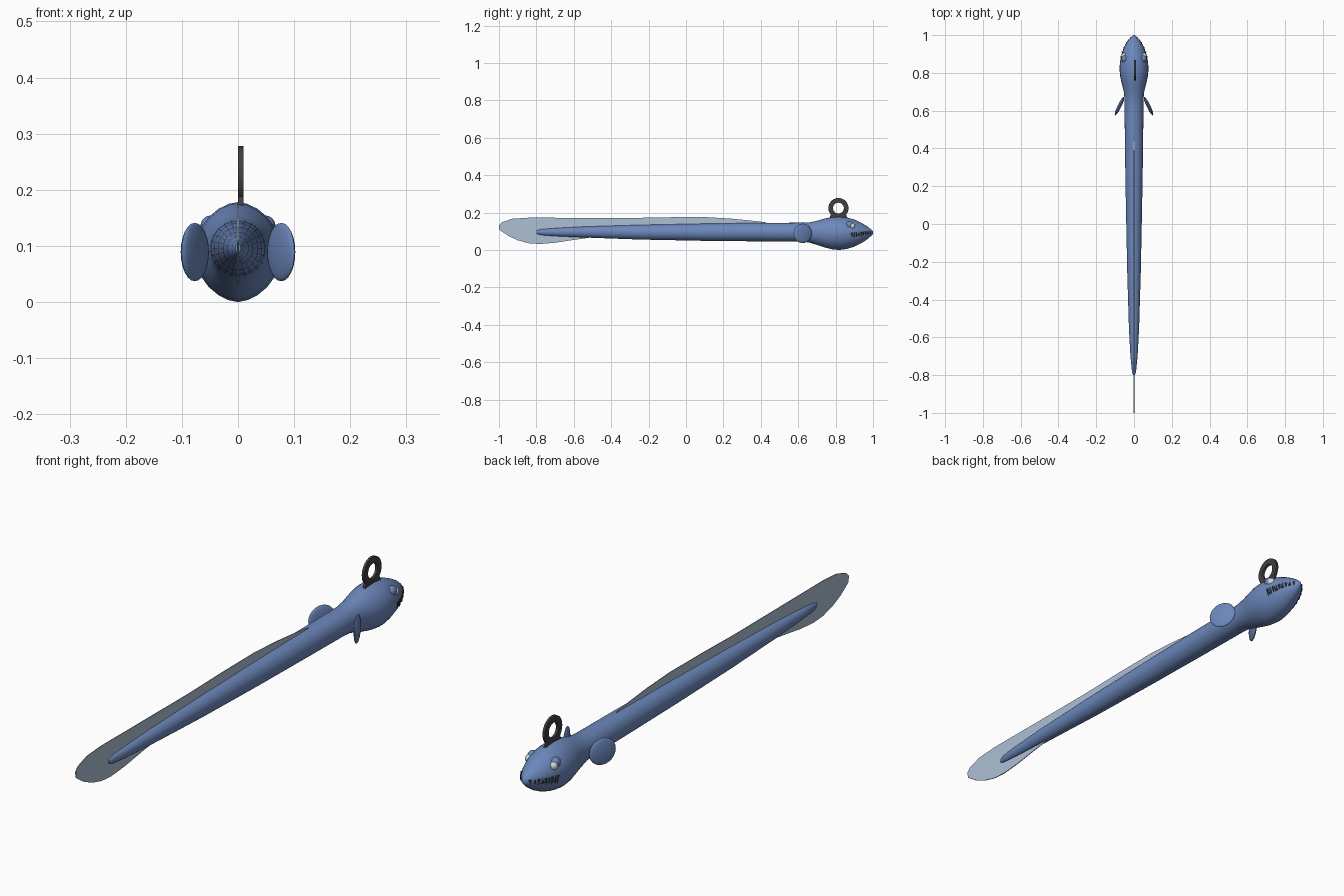
import bpy, bmesh, math
from mathutils import Matrix, Vector

if "Cube" in bpy.data.objects:
    bpy.data.objects.remove(bpy.data.objects["Cube"])


def material(name, color):
    m = bpy.data.materials.new(name)
    m.diffuse_color = (*color, 1)
    m.use_nodes = True
    m.node_tree.nodes["Principled BSDF"].inputs["Base Color"].default_value = m.diffuse_color
    return m


BLUE = material("slate_blue", (0.15, 0.245, 0.50))
PALE = material("pale_fin", (0.42, 0.53, 0.66))
DARK = material("dark_grey", (0.05, 0.05, 0.052))
WHITE = material("eye_white", (0.62, 0.66, 0.70))


def finish(name, bm, mat, smooth=40):
    bmesh.ops.recalc_face_normals(bm, faces=bm.faces)
    me = bpy.data.meshes.new(name)
    bm.to_mesh(me)
    bm.free()
    me.materials.append(mat)
    ob = bpy.data.objects.new(name, me)
    bpy.context.collection.objects.link(ob)
    if smooth:
        bpy.ops.object.select_all(action='DESELECT')
        ob.select_set(True)
        bpy.context.view_layer.objects.active = ob
        bpy.ops.object.shade_smooth_by_angle(angle=math.radians(smooth))
    return ob


# Body stations: y, bottom z, top z, half width
STATIONS = [
    (-0.80, .088, .104, .005), (-0.78, .080, .111, .011), (-0.70, .074, .117, .019),
    (-0.55, .067, .125, .027), (-0.25, .056, .134, .036), (0.10, .049, .141, .043),
    (0.40, .046, .145, .048), (0.62, .044, .146, .050), (0.66, .040, .148, .050),
    (0.70, .027, .156, .054), (0.74, .014, .168, .064), (0.78, .004, .176, .073),
    (0.82, .000, .178, .077), (0.86, .006, .174, .074), (0.90, .018, .163, .065),
    (0.94, .038, .144, .050), (0.97, .058, .126, .032), (0.99, .075, .110, .015),
    (1.00, .086, .101, .004)]


def section(y):
    for a, b in zip(STATIONS, STATIONS[1:]):
        if y <= b[0]:
            t = (y - a[0]) / (b[0] - a[0])
            return [p + (q - p) * t for p, q in zip(a, b)]
    return STATIONS[-1]


def side_x(y, z):
    _, lo, hi, w = section(y)
    s = min(1, abs(2 * z - lo - hi) / (hi - lo))
    return w * math.sqrt(1 - s * s) ** 1.15


# Long body flowing into the head
bm = bmesh.new()
N = 24
rings = []
for y, lo, hi, w in STATIONS:
    power = 1.15 if y > 0.7 else 1.0
    ring = []
    for i in range(N):
        a = 2 * math.pi * i / N
        c = math.cos(a)
        x = math.copysign(abs(c) ** power, c) * w
        ring.append(bm.verts.new((x, y, (lo + hi) / 2 + (hi - lo) / 2 * math.sin(a))))
    rings.append(ring)
for r, s in zip(rings, rings[1:]):
    for i in range(N):
        j = (i + 1) % N
        bm.faces.new((r[i], r[j], s[j], s[i]))
bm.faces.new(rings[0])
bm.faces.new(rings[-1])
finish("body", bm, BLUE, 60)


def plate(name, outline, x0, x1, mat):
    """Extrude a (y, z) outline from x0 to x1."""
    bm = bmesh.new()
    f = bm.faces.new([bm.verts.new((x0, y, z)) for y, z in outline])
    ext = bmesh.ops.extrude_face_region(bm, geom=[f])
    bmesh.ops.translate(bm, vec=(x1 - x0, 0, 0),
                        verts=[v for v in ext["geom"] if isinstance(v, bmesh.types.BMVert)])
    return finish(name, bm, mat, 0)


# Thin fin along the back and around the tail
plate("back_and_tail_fin", [
    (.45, .140), (.42, .149), (.36, .156), (.24, .168), (.10, .176), (-.10, .175),
    (-.30, .171), (-.60, .172), (-.84, .173), (-.93, .167), (-.985, .148), (-1.0, .132),
    (-.998, .108), (-.95, .075), (-.90, .052), (-.84, .036), (-.78, .032), (-.70, .039),
    (-.60, .054), (-.50, .068), (-.42, .085), (0, .095)], -.0015, .0015, PALE)


def ball(name, center, radii, mat, turn=0):
    bm = bmesh.new()
    bmesh.ops.create_uvsphere(bm, u_segments=20, v_segments=12, radius=1)
    bm.transform(Matrix.Translation(center) @ Matrix.Rotation(turn, 4, 'Z')
                 @ Matrix.Diagonal((*radii, 1)))
    return finish(name, bm, mat, 60)


for s, side in ((-1, "left"), (1, "right")):
    # Paddle fins swept back, eyes and brows
    ball("paddle_fin_" + side, (s * .077, .624, .089), (.010, .054, .052), BLUE, s * .45)
    ball("brow_" + side, (s * .050, .874, .134), (.017, .021, .020), BLUE)
    ball("eye_" + side, (s * .053, .889, .128), (.015, .016, .016), WHITE)

    # Jagged teeth: long ones hang down, short ones point up between
    bm = bmesh.new()
    for k in range(9):
        y = .885 + k * .0125
        mouth = .079 + k * .0018
        down = k % 2 == 0
        length = (.032 if down else -.030) * (1 - k * .055)
        base_z = mouth + (.014 if down else -.012) * (1 - k * .07)
        tip_z = base_z - length
        x = side_x(y, base_z)
        out = Vector((s * .9, .45, 0)).normalized()
        along = Vector((-out.y, out.x, 0))
        p = Vector((s * x, y, base_z))
        base = [bm.verts.new(p + d) for d in (
            along * .007, out * .005, along * -.007, out * -.005)]
        tip = bm.verts.new(Vector((s * side_x(y, tip_z), y, tip_z)) + out * .004)
        bm.faces.new(base)
        for i in range(4):
            bm.faces.new((base[i], base[(i + 1) % 4], tip))
    finish("teeth_" + side, bm, DARK, 0)

# Flat hanging ring and its foot on top of the head
X0, X1, CY, CZ, SEG = .000, .010, .815, .224, 28
bm = bmesh.new()
loops = []
for i in range(SEG):
    a = 2 * math.pi * i / SEG
    loops.append([bm.verts.new((x, CY + r * math.cos(a), CZ + r * math.sin(a)))
                  for x, r in ((X0, .054), (X1, .054), (X1, .029), (X0, .029))])
for i in range(SEG):
    p, q = loops[i], loops[(i + 1) % SEG]
    for j in range(4):
        k = (j + 1) % 4
        bm.faces.new((p[j], p[k], q[k], q[j]))
finish("hanging_ring", bm, DARK, 40)
plate("ring_foot", [(.765, .160), (.865, .160), (.858, .185), (.848, .194),
                    (.815, .194), (.782, .194), (.772, .185)], X0, X1, DARK)
